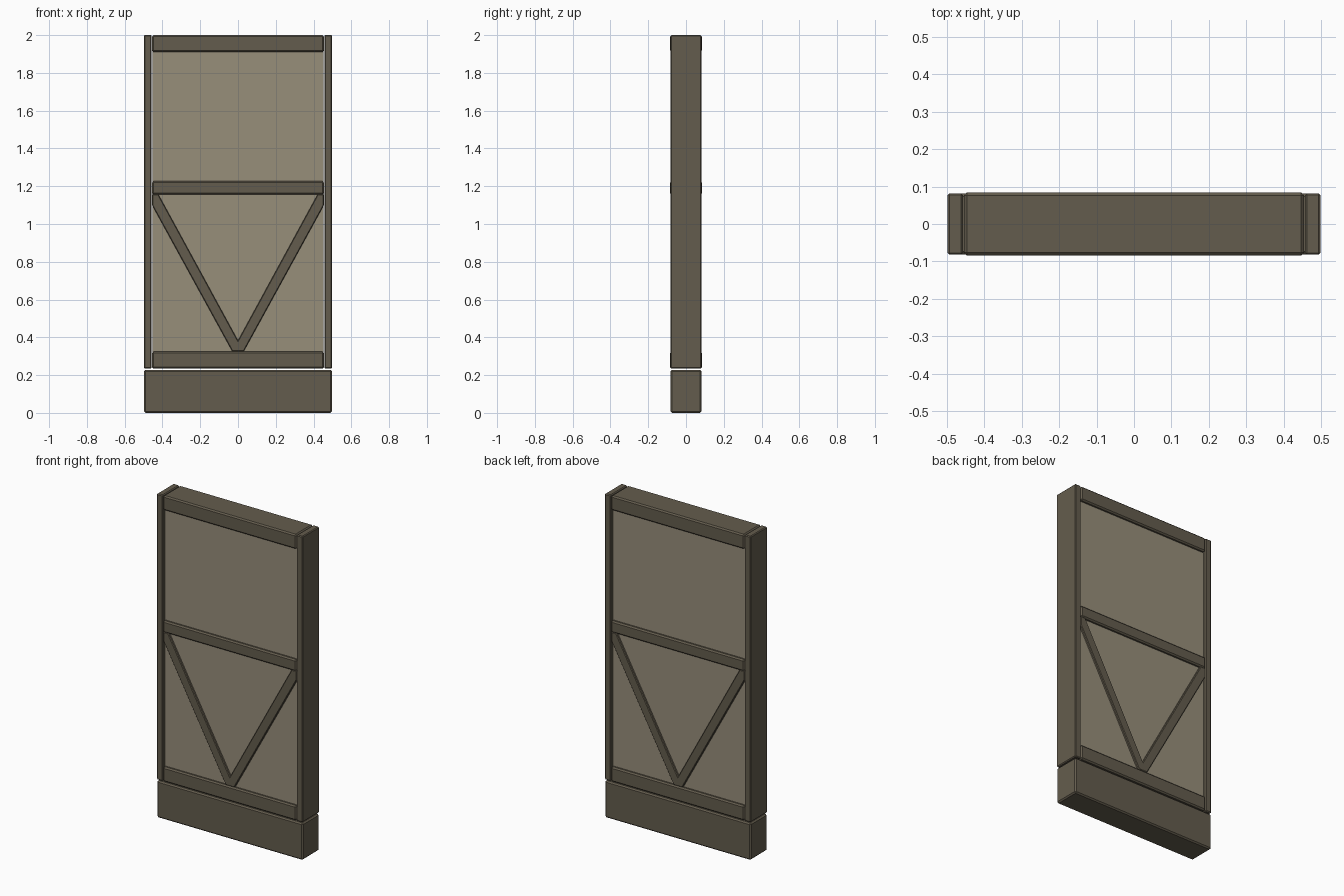
import bpy
import bmesh

cube = bpy.data.objects.get("Cube")
if cube:
    bpy.data.objects.remove(cube, do_unlink=True)


def material(name, colour):
    mat = bpy.data.materials.new(name)
    mat.use_nodes = True
    mat.diffuse_color = colour
    mat.node_tree.nodes["Principled BSDF"].inputs["Base Color"].default_value = colour
    return mat


timber = material("dark timber", (0.127, 0.108, 0.075, 1))
plaster = material("pale plaster", (0.31, 0.272, 0.195, 1))


def prism(name, outline, depth, mat, bevel=0):
    """Extrude an x-z outline symmetrically through y, with chamfered edges."""
    bm = bmesh.new()
    face = bm.faces.new([bm.verts.new((x, -depth, z)) for x, z in outline])
    out = bmesh.ops.extrude_face_region(bm, geom=[face])
    moved = [v for v in out["geom"] if isinstance(v, bmesh.types.BMVert)]
    bmesh.ops.translate(bm, verts=moved, vec=(0, 2 * depth, 0))
    bmesh.ops.recalc_face_normals(bm, faces=bm.faces)
    mesh = bpy.data.meshes.new(name)
    bm.to_mesh(mesh)
    bm.free()
    mesh.materials.append(mat)
    obj = bpy.data.objects.new(name, mesh)
    bpy.context.collection.objects.link(obj)
    if bevel:
        mod = obj.modifiers.new("Chamfer", "BEVEL")
        mod.width = bevel
        mod.segments = 1
    return obj


def block(name, x0, x1, z0, z1, depth, mat, bevel=0):
    return prism(name, [(x0, z0), (x1, z0), (x1, z1), (x0, z1)], depth, mat, bevel)


# Base sill and infill panel
block("base_sill", -0.498, 0.498, 0, 0.228, 0.082, timber, 0.008)
block("infill_panel", -0.452, 0.452, 0.29, 1.95, 0.066, plaster)

# Side posts
for side, sign in (("left", 1), ("right", -1)):
    x0, x1 = sorted((sign * 0.457, sign * 0.498))
    block(side + "_post", x0, x1, 0.234, 2, 0.082, timber, 0.005)

# Horizontal beams
for name, z0, z1 in (("bottom_beam", 0.234, 0.325),
                     ("middle_beam", 1.155, 1.227),
                     ("top_beam", 1.91, 2)):
    block(name, -0.455, 0.455, z0, z1, 0.084, timber, 0.008)

# V-shaped brace, mirrored from its left half
half = [(0.03, 0.325), (0.455, 1.1), (0.455, 1.158), (0.422, 1.158)]
outline = half + [(0, 0.383)] + [(-x, z) for x, z in reversed(half)]
prism("v_brace", outline, 0.08, timber, 0.004)
